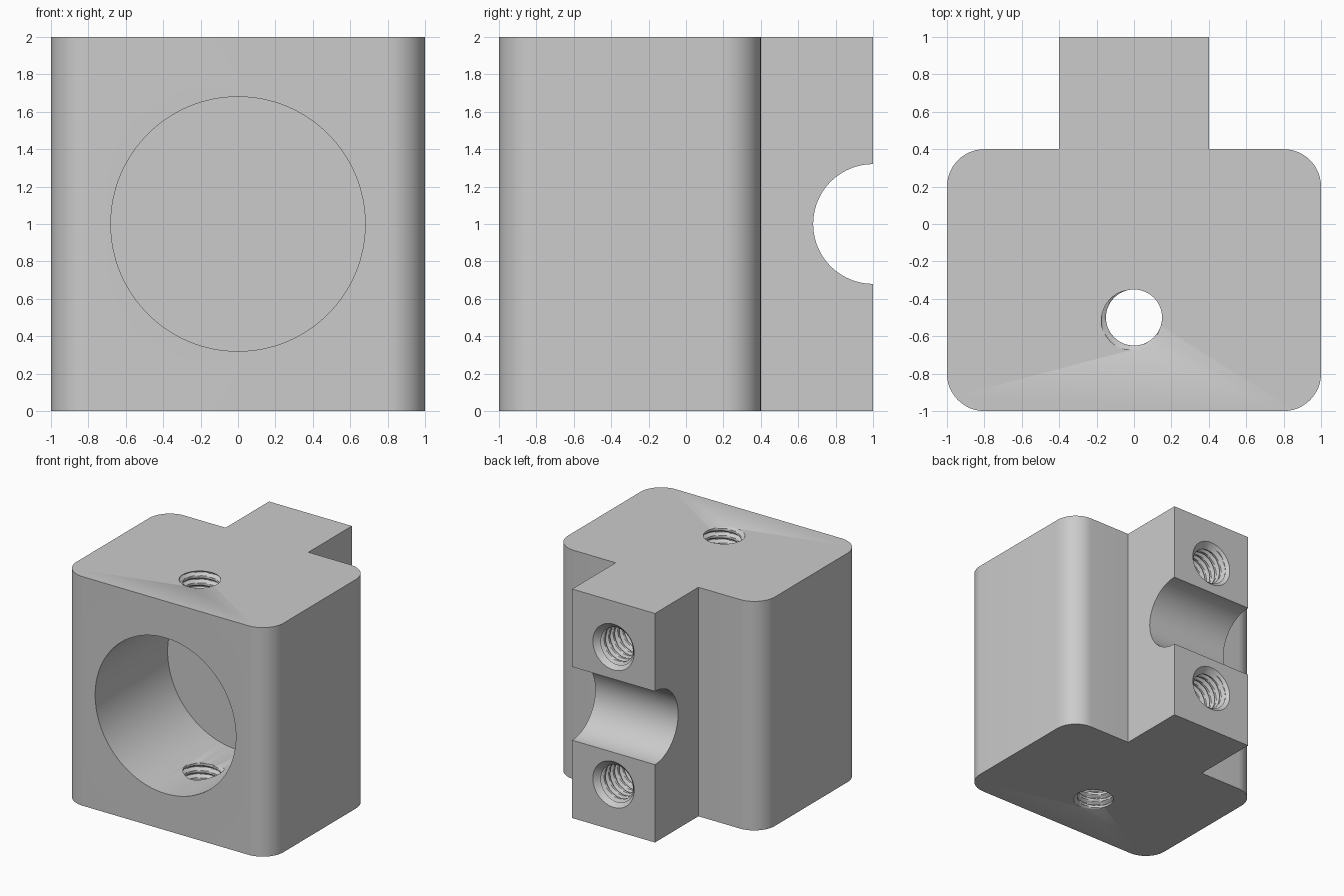
import bpy, bmesh, math
from mathutils import Matrix, Vector

SEGS = 48
PITCH = 0.063
R_MINOR, R_MAJOR = 0.15, 0.18

cube = bpy.data.objects.get("Cube")
if cube:
    bpy.data.objects.remove(cube, do_unlink=True)

grey = bpy.data.materials.new("plain grey")
grey.use_nodes = True
tone = (0.6, 0.6, 0.6, 1)
grey.diffuse_color = tone
grey.node_tree.nodes["Principled BSDF"].inputs["Base Color"].default_value = tone


def finish(bm, name):
    bmesh.ops.recalc_face_normals(bm, faces=bm.faces)
    mesh = bpy.data.meshes.new(name)
    bm.to_mesh(mesh)
    bm.free()
    mesh.materials.append(grey)
    obj = bpy.data.objects.new(name, mesh)
    bpy.context.collection.objects.link(obj)
    return obj


def frame(origin, axis):
    """Place local z along an axis, starting at origin."""
    turn = Vector((0, 0, 1)).rotation_difference(Vector(axis))
    return Matrix.Translation(origin) @ turn.to_matrix().to_4x4()


def lathe(name, origin, axis, levels, radius_at, segs=SEGS):
    """Closed tube whose radius may depend on height and angle."""
    bm = bmesh.new()
    rings = []
    for z in levels:
        ring = []
        for i in range(segs):
            a = math.tau * i / segs
            r = radius_at(z, a)
            ring.append(bm.verts.new((r * math.cos(a), r * math.sin(a), z)))
        rings.append(ring)
    for low, high in zip(rings, rings[1:]):
        for i in range(segs):
            j = (i + 1) % segs
            bm.faces.new((low[i], low[j], high[j], high[i]))
    bm.faces.new(rings[0][::-1])
    bm.faces.new(rings[-1])
    bm.transform(frame(origin, axis))
    return finish(bm, name)


def cylinder(name, origin, axis, depth, radius, segs=96):
    return lathe(name, origin, axis, (0, depth), lambda z, a: radius, segs)


def thread(name, origin, axis, depth, phase=0.0):
    """Tapped hole: a V groove winding along the wall."""
    def radius_at(z, a):
        t = (z / PITCH - a / math.tau + phase) % 1
        groove = max(0, 1 - abs(t - 0.5) / 0.32)
        return R_MINOR + (R_MAJOR - R_MINOR) * min(1, groove * 1.25)
    count = round(depth / PITCH * 10)
    levels = [depth * k / count for k in range(count + 1)]
    return lathe(name, origin, axis, levels, radius_at)


# Block outline: rounded rectangle with a square tab at the back
outline = [(0.4, 1), (-0.4, 1), (-0.4, 0.4)]
corners = [(-0.8, 0.2, 90), (-0.8, -0.8, 180), (0.8, -0.8, 270), (0.8, 0.2, 0)]
for cx, cy, start in corners:
    for k in range(13):
        a = math.radians(start + 90 * k / 12)
        outline.append((cx + 0.2 * math.cos(a), cy + 0.2 * math.sin(a)))
outline.append((0.4, 0.4))

bm = bmesh.new()
base = bm.faces.new([bm.verts.new((x, y, 0)) for x, y in outline])
top = bmesh.ops.extrude_face_region(bm, geom=[base])["geom"]
bmesh.ops.translate(bm, vec=(0, 0, 2),
                    verts=[v for v in top if isinstance(v, bmesh.types.BMVert)])
block = finish(bm, "clamp_block")

# Front bore, cross groove in the tab, vertical screw hole
cutters = [
    cylinder("front_bore_cutter", (0, -1.1, 1), (0, 1, 0), 1.1, 0.68, 128),
    cylinder("cross_groove_cutter", (-0.6, 1, 1), (1, 0, 0), 1.2, 0.32),
    thread("vertical_screw_cutter", (0, -0.5, -0.05), (0, 0, 1), 2.1, 0.58),
]

# Two blind screw holes in the tab, each with a countersink
for label, z in (("upper", 1.6), ("lower", 0.4)):
    cutters.append(thread(label + "_screw_cutter", (0, 1.03, z), (0, -1, 0), 0.75))
    cutters.append(lathe(label + "_countersink_cutter", (0, 1.02, z), (0, -1, 0),
                         (0, 0.08), lambda h, a: 0.22 - h))

bpy.ops.object.select_all(action="DESELECT")
bpy.context.view_layer.objects.active = block
block.select_set(True)
for cutter in cutters:
    cutter.hide_render = True
    mod = block.modifiers.new(cutter.name, "BOOLEAN")
    mod.operation = "DIFFERENCE"
    mod.solver = "EXACT"
    mod.object = cutter
    bpy.ops.object.modifier_apply(modifier=mod.name)
    bpy.data.objects.remove(cutter, do_unlink=True)

bpy.ops.object.shade_smooth_by_angle(angle=math.radians(30))
